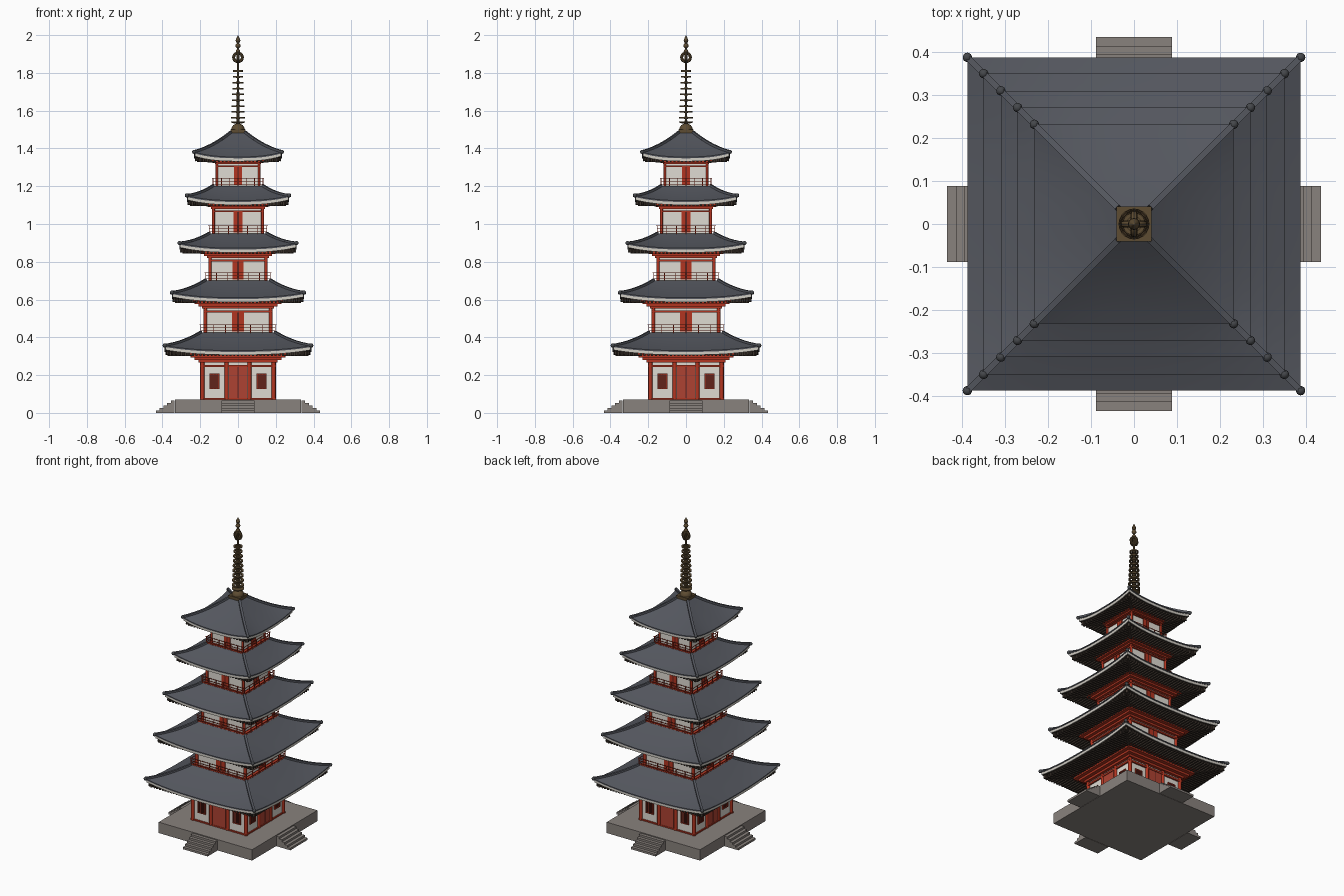
import bpy, bmesh, math
from mathutils import Matrix, Vector

if "Cube" in bpy.data.objects:
    bpy.data.objects.remove(bpy.data.objects["Cube"])

COLOURS = {
    "stone": (0.25, 0.223, 0.205), "plaster": (0.74, 0.71, 0.65),
    "red_paint": (0.45, 0.036, 0.015), "door_red": (0.42, 0.055, 0.032),
    "dark_red": (0.12, 0.017, 0.011), "roof_tile": (0.088, 0.094, 0.112),
    "ridge_tile": (0.06, 0.064, 0.071), "eave_white": (0.64, 0.61, 0.55),
    "dark_wood": (0.045, 0.033, 0.025), "bronze": (0.11, 0.072, 0.032),
}
MATS = {}
for n, c in COLOURS.items():
    MATS[n] = bpy.data.materials.new(n)
    MATS[n].diffuse_color = (*c, 1)

TURNS = [Matrix.Rotation(k * math.pi / 2, 4, 'Z') for k in range(4)]
ONCE = [Matrix.Identity(4)]


def finish(bm, name, mat, smooth=False):
    me = bpy.data.meshes.new(name)
    if smooth:
        for f in bm.faces:
            f.smooth = True
    bm.to_mesh(me)
    bm.free()
    if smooth:
        me.set_sharp_from_angle(angle=math.radians(35))
    me.materials.append(MATS[mat])
    ob = bpy.data.objects.new(name, me)
    bpy.context.collection.objects.link(ob)


def box(bm, lo, hi, turns=TURNS):
    """Box between two corners, repeated on the four sides."""
    lo, hi = Vector(lo), Vector(hi)
    m = Matrix.Translation((lo + hi) / 2) @ Matrix.Diagonal((*(hi - lo), 1))
    for t in turns:
        bmesh.ops.create_cube(bm, size=1, matrix=t @ m)


def beam(bm, p, q, w, h, turns=TURNS):
    """Rectangular bar from p to q."""
    p, q = Vector(p), Vector(q)
    d = q - p
    x = d.normalized()
    y = Vector((0, 0, 1)).cross(x).normalized()
    rot = Matrix((x, y, x.cross(y))).transposed().to_4x4()
    m = Matrix.Translation((p + q) / 2) @ rot @ Matrix.Diagonal((d.length, w, h, 1))
    for t in turns:
        bmesh.ops.create_cube(bm, size=1, matrix=t @ m)


def lathe(bm, profile, m=Matrix.Identity(4), seg=20, closed=False):
    """Spin (radius, height) points around z."""
    rows = []
    for i in range(seg):
        a = 2 * math.pi * i / seg
        rows.append([bm.verts.new(m @ Vector((r * math.cos(a), r * math.sin(a), z)))
                     for r, z in profile])
    n = len(profile)
    for i in range(seg):
        a, b = rows[i], rows[(i + 1) % seg]
        for j in range(n if closed else n - 1):
            k = (j + 1) % n
            bm.faces.new((a[j], b[j], b[k], a[k]))
    bmesh.ops.remove_doubles(bm, verts=[v for r in rows for v in r], dist=1e-5)


def sheet(bm, fn, nu=20, nv=1):
    """Four mitred side sheets; fn(u, v) gives the half width and height."""
    for t in TURNS:
        g = []
        for i in range(nu + 1):
            u = -1 + 2 * i / nu
            pts = [fn(u, j / nv) for j in range(nv + 1)]
            g.append([bm.verts.new(t @ Vector((u * r, -r, z))) for r, z in pts])
        for i in range(nu):
            for j in range(nv):
                bm.faces.new((g[i][j], g[i][j + 1], g[i + 1][j + 1], g[i + 1][j]))
    bmesh.ops.remove_doubles(bm, verts=bm.verts[:], dist=1e-5)


def ball(bm, p, r, turns=ONCE):
    for t in turns:
        bmesh.ops.create_uvsphere(bm, u_segments=14, v_segments=8, radius=r,
                                  matrix=t @ Matrix.Translation(p))


# Stone platform and four stairways
bm = bmesh.new()
box(bm, (-.333, -.333, 0), (.333, .333, .07), ONCE)
finish(bm, "platform", "stone")
bm = bmesh.new()
for i in range(5):
    box(bm, (-.088, -.435 + .02 * i, 0), (.088, -.415 + .02 * i, .013 * (i + 1)))
finish(bm, "stairs", "stone")


def walls(n, b, f, mid, s):
    """Plaster body, red timber frame, doors and windows."""
    y = -(b - .012)                      # wall plane
    top = mid - .06 * s
    bm = bmesh.new()
    box(bm, (y, y, f), (-y, -y, mid - .005), ONCE)
    finish(bm, f"wall_{n}", "plaster")
    c = .011 * s
    post = .06 if n == 1 else .028 * s
    bm = bmesh.new()
    for t in TURNS:
        for x in (-(b - c), -post, post) if n == 1 else (-(b - c),):
            lathe(bm, [(0, f), (c, f), (c, top), (0, top)],
                  t @ Matrix.Translation((x, -(b - c), 0)), 12)
    zb = mid - .082 * s
    box(bm, (-b, -b + .002, zb - .006 * s), (b, y + .002, zb + .006 * s))
    if n == 1:
        box(bm, (-b, -b + .004, f), (b, y + .002, f + .008))
    finish(bm, f"timber_frame_{n}", "red_paint", True)
    # Double door with a dark middle joint
    w = .047 if n == 1 else .035 * s
    gap = .0015 if n == 1 else .006 * s
    bm = bmesh.new()
    for e in (-1, 1):
        x0, x1 = sorted((e * gap, e * w))
        box(bm, (x0, y - .006, f + .006), (x1, y + .002, zb - .006 * s))
    finish(bm, f"doors_{n}", "door_red" if n == 1 else "red_paint")
    bm = bmesh.new()
    box(bm, (-gap, y - .005, f + .006), (gap, y + .002, zb - .006 * s))
    if n == 1:
        for x in (-.125, .125):
            box(bm, (x - .025, y - .005, .13), (x + .025, y + .002, .205))
            for k in (-.016, -.008, 0, .008, .016):
                box(bm, (x + k - .0015, y - .008, .13), (x + k + .0015, y, .205))
    finish(bm, f"dark_panels_{n}", "dark_red")
    if n == 1:                           # window frames
        bm = bmesh.new()
        for x in (-.125, .125):
            for z in (.13, .205):
                box(bm, (x - .027, y - .008, z - .003), (x + .027, y + .001, z + .003))
            for k in (-.025, .025):
                box(bm, (x + k - .002, y - .008, .13), (x + k + .002, y + .001, .205))
        finish(bm, "window_frames", "red_paint")


def brackets(n, b, mid, s):
    """Solid stepped red bands flaring up to the eaves."""
    bm = bmesh.new()
    for i in range(4):
        h = b + (.008 + .022 * i) * s
        z = mid - (.064 - .0135 * i) * s
        box(bm, (-h, -h, z), (h, h, z + .0135 * s), ONCE)
    finish(bm, f"brackets_{n}", "red_paint")


def railing(n, b, f):
    h = b + .014
    bm = bmesh.new()
    box(bm, (-h, -h, f - .012), (h, h, f + .002), ONCE)
    for z in (.010, .026, .043):
        o = h + (.006 if z > .04 else 0)
        box(bm, (-o, -h - .0015, f + z - .0015), (o, -h + .0015, f + z + .0015))
    for k in range(-3, 3):
        x = k * h / 3
        box(bm, (x - .002, -h - .002, f), (x + .002, -h + .002, f + .044))
    finish(bm, f"balcony_railing_{n}", "red_paint")


def roof(n, b, e, mid, top, inner, s):
    lift = .026

    def surf(u, v):
        z = top - (top - mid) * (1.22 * v - .22 * v * v)
        return inner + (e - inner) * v, z + lift * abs(u) ** 2.6 * v * v

    def rim(u):
        return mid + lift * abs(u) ** 2.6
    bm = bmesh.new()
    sheet(bm, surf, 20, 8)
    sheet(bm, lambda u, v: (e, rim(u) - .007 * v))
    sheet(bm, lambda u, v: (e - .005 * v, rim(u) - .007))
    finish(bm, f"roof_{n}", "roof_tile", True)
    bm = bmesh.new()
    sheet(bm, lambda u, v: (e - .004, rim(u) - .006 - .017 * v))
    sheet(bm, lambda u, v: (e - .004 - .004 * v, rim(u) - .023))
    finish(bm, f"eave_board_{n}", "eave_white", True)
    # Boarded underside with rafters
    bm = bmesh.new()

    def under(u, v):
        r = e - .007 - (e - .007 - b + .02) * v
        drop = .023 - .009 * min(1, v * 3)
        return r, mid - drop + lift * abs(u) ** 2.6 * (1 - v) ** 2
    sheet(bm, under, 20, 6)
    finish(bm, f"soffit_{n}", "dark_wood")
    bm = bmesh.new()
    cnt = int((e - .02) / .02)
    for i in range(-cnt, cnt + 1):
        x = i * (e - .03) / cnt
        start = max(abs(x), b)
        if e - .018 - start > .005:
            box(bm, (x - .005, -e + .016, mid - .028), (x + .005, -start, mid - .006))
    beam(bm, (b, -b, mid - .022), (e - .014, -e + .014, mid - .012), .014, .02)
    finish(bm, f"rafters_{n}", "dark_wood")
    # Hip ridges with round end caps
    bm = bmesh.new()
    for j in range(8):
        (r0, z0), (r1, z1) = surf(1, j / 8), surf(1, (j + 1) / 8)
        beam(bm, (r0, -r0, z0 + .003), (r1, -r1, z1 + .003), .014, .012)
    finish(bm, f"hip_ridges_{n}", "roof_tile")
    bm = bmesh.new()
    ball(bm, (e, -e, mid + lift + .001), .011, TURNS)
    finish(bm, f"ridge_caps_{n}", "ridge_tile", True)


# Storeys: body half width, floor, eave half width, eave height, roof top, roof inner half width
TIERS = [(.200, .07, .388, .330, .426, .195), (.183, .424, .350, .610, .702, .170),
         (.157, .700, .310, .872, .950, .150), (.138, .948, .271, 1.124, 1.202, .130),
         (.118, 1.200, .232, 1.355, 1.484, .038)]
for n, (b, f, e, mid, top, inner) in enumerate(TIERS, 1):
    s = e / .388
    walls(n, b, f, mid, s)
    brackets(n, b, mid, s)
    if n > 1:
        railing(n, b, f)
    roof(n, b, e, mid, top, inner, s)

# Spire base, bowl and pole
bm = bmesh.new()
box(bm, (-.041, -.041, 1.474), (.041, .041, 1.5), ONCE)
finish(bm, "spire_base", "bronze")
bm = bmesh.new()
lathe(bm, [(.036 * math.cos(a * math.pi / 12), 1.5 + .032 * math.sin(a * math.pi / 12))
           for a in range(6)] + [(.018, 1.532), (.036, 1.537), (.036, 1.542), (0, 1.544)])
lathe(bm, [(.007, 1.53), (.006, 1.97), (0, 1.975)], seg=10)
finish(bm, "spire_pole", "bronze", True)

# Nine spoked rings
bm = bmesh.new()
for i in range(9):
    z, r = 1.562 + .031 * i, .036 - .0012 * i
    lathe(bm, [(r * .64, z - .004), (r, z - .004), (r, z + .004), (r * .64, z + .004)],
          closed=True)
    lathe(bm, [(0, z - .007), (.011, z - .005), (.011, z + .005), (0, z + .007)], seg=12)
    box(bm, (-.003, -r * .8, z - .002), (.003, 0, z + .002))
finish(bm, "spire_rings", "bronze", True)

# Crossed hoops, jewels and pointed tip
bm = bmesh.new()
loop = [(.023 + .008 * math.cos(a * math.pi / 4), .008 * math.sin(a * math.pi / 4))
        for a in range(8)]
for t in TURNS[:2]:
    lathe(bm, loop, Matrix.Translation((0, 0, 1.882)) @ t
          @ Matrix.Rotation(math.pi / 2, 4, 'X'), closed=True)
ball(bm, (0, 0, 1.915), .012)
ball(bm, (0, 0, 1.944), .014)
lathe(bm, [(0, 1.957), (.009, 1.961), (.013, 1.97), (.009, 1.982), (.003, 1.994), (0, 2)], seg=14)
finish(bm, "spire_finial", "bronze", True)

for m in bpy.data.materials:
    if m.users and not m.is_grease_pencil:
        m.use_nodes = True
        m.node_tree.nodes["Principled BSDF"].inputs["Base Color"].default_value = m.diffuse_color
